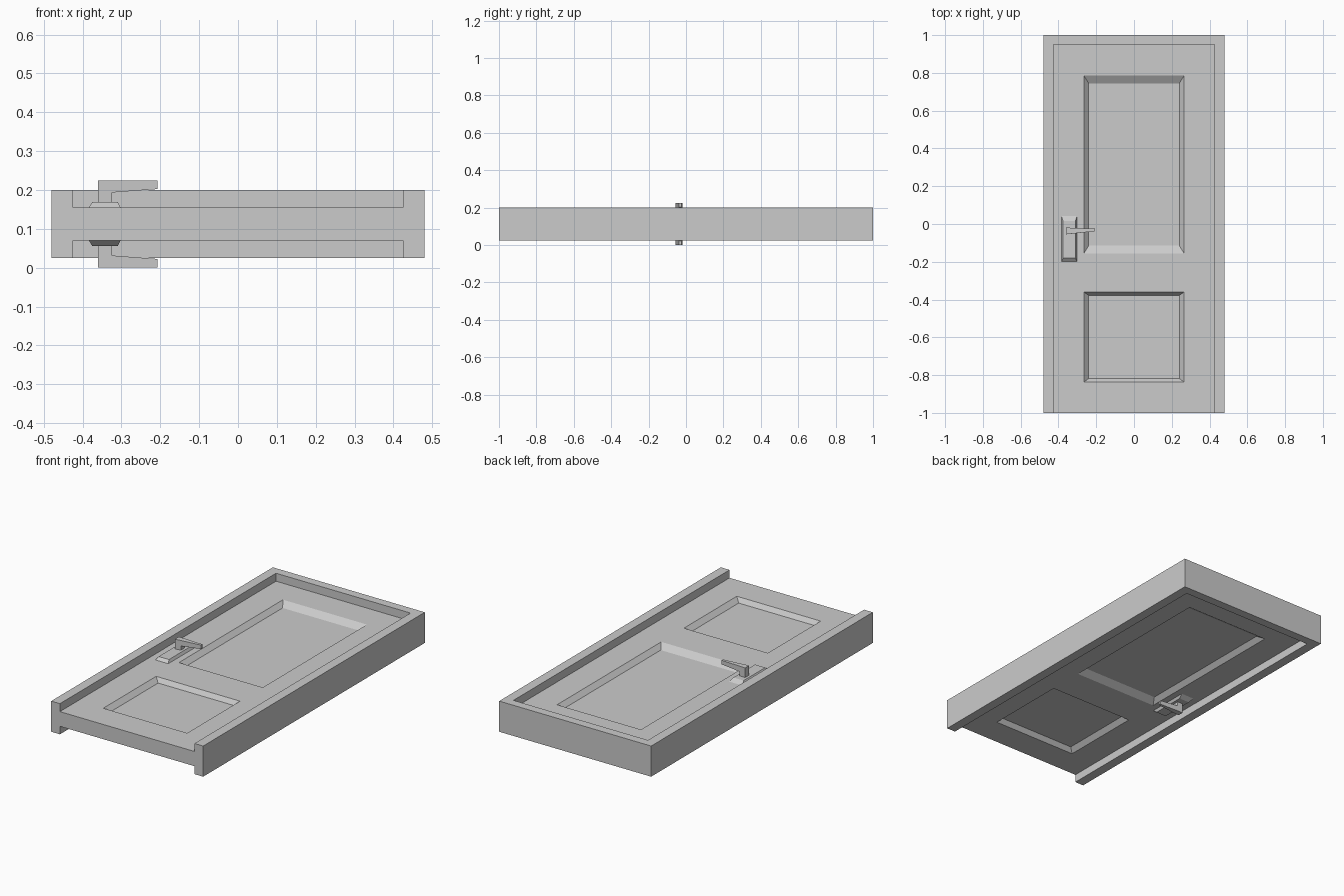
import bpy, bmesh
from mathutils import Vector

if "Cube" in bpy.data.objects:
    bpy.data.objects.remove(bpy.data.objects["Cube"])

MID = 0.1125   # door is symmetric about this height; all parts use it as origin


def add_object(name, bm, mirror=False):
    bmesh.ops.recalc_face_normals(bm, faces=bm.faces[:])
    me = bpy.data.meshes.new(name)
    bm.to_mesh(me)
    bm.free()
    ob = bpy.data.objects.new(name, me)
    ob.location.z = MID
    bpy.context.collection.objects.link(ob)
    if mirror:
        m = ob.modifiers.new("mirror", 'MIRROR')
        m.use_axis = (False, False, True)
        m.use_mirror_merge = False
    return ob


def loft(name, rings, mirror=False):
    """Closed solid from stacked rectangles (x0, x1, y0, y1, z)."""
    bm = bmesh.new()
    loops = [[bm.verts.new(p) for p in ((x0, y0, z), (x1, y0, z), (x1, y1, z), (x0, y1, z))]
             for x0, x1, y0, y1, z in rings]
    bm.faces.new(loops[0][::-1])
    bm.faces.new(loops[-1])
    for a, b in zip(loops, loops[1:]):
        for i in range(4):
            j = (i + 1) % 4
            bm.faces.new((a[i], a[j], b[j], b[i]))
    return add_object(name, bm, mirror)


# Whole door block, then hollow both faces to leave frame, slab and panels
SLAB, FLOOR = 0.042, 0.017
block = loft("door_block", [(-.48, .48, -1, 1, -.0875), (-.48, .48, -1, 1, .0875)])
cutters = [loft("frame_recess_cutter",
                [(-.425, .425, -1.1, .95, SLAB), (-.425, .425, -1.1, .95, .2)], True)]
for name, outer, inner in (("upper_panel_cutter", (-.155, .785), (-.115, .745)),
                           ("lower_panel_cutter", (-.837, -.36), (-.818, -.378))):
    cutters.append(loft(name, [(-.24, .24, *inner, FLOOR),
                               (-.265, .265, *outer, SLAB),
                               (-.265, .265, *outer, .08)], True))
for c in cutters:
    m = block.modifiers.new("cut", 'BOOLEAN')
    m.operation, m.solver, m.object = 'DIFFERENCE', 'EXACT', c
    c.hide_render = True
bpy.context.view_layer.update()
deps = bpy.context.evaluated_depsgraph_get()
carved = bpy.data.meshes.new_from_object(block.evaluated_get(deps))
for ob in [block] + cutters:
    bpy.data.objects.remove(ob)

# Fracture planes: point (x, y) on the slab face, slope dy/dx, tilt dy/dz
CRACKS = {
    "a": (-.425, .80, -.484, 2.0),
    "bl": (-.27, .245, -.238, -.022),
    "br": (-.27, .245, .266, .34),
    "c": (-.27, .245, -1.0, -.57),
    "d": (-.425, -.455, -.435, -1.66),
}
# Each piece keeps the +y (1) or -y (0) side of its cracks
PIECES = {
    "door_top_piece": {"a": 1, "br": 1, "bl": 1},
    "door_upper_piece": {"a": 0, "bl": 1, "br": 1},
    "door_left_piece": {"bl": 0, "c": 0, "d": 1},
    "door_right_piece": {"br": 0, "c": 1, "d": 1},
    "door_bottom_piece": {"d": 0},
}
for name, sides in PIECES.items():
    bm = bmesh.new()
    bm.from_mesh(carved)
    for key, above in sides.items():
        x, y, slope, tilt = CRACKS[key]
        cut = bmesh.ops.bisect_plane(
            bm, geom=bm.verts[:] + bm.edges[:] + bm.faces[:], dist=1e-5,
            plane_co=Vector((x, y, SLAB)), plane_no=Vector((-slope, 1, -tilt)).normalized(),
            clear_inner=bool(above), clear_outer=not above)
        rim = [e for e in bm.edges if e.is_boundary]
        if rim:
            bmesh.ops.edgenet_fill(bm, edges=rim)
    add_object(name, bm)

# Bevelled handle plates on both faces
loft("handle_plate", [(-.384, -.302, -.198, .042, SLAB),
                      (-.375, -.31, -.18, .015, .057)], True)

# Lever handles: L profile in x/z, narrowing towards the tip
bm = bmesh.new()
profile = [(-.36, .055), (-.325, .055), (-.325, .081), (-.207, .09), (-.207, .1125), (-.36, .1125)]
sides = []
for root, tip in ((-.055, -.038), (-.019, -.025)):
    sides.append([bm.verts.new((x, root + (tip - root) * (x + .36) / .153, z)) for x, z in profile])
for s in sides:
    bm.faces.new(s)
for i in range(6):
    j = (i + 1) % 6
    bm.faces.new((sides[0][i], sides[0][j], sides[1][j], sides[1][i]))
add_object("lever_handle", bm, True)
